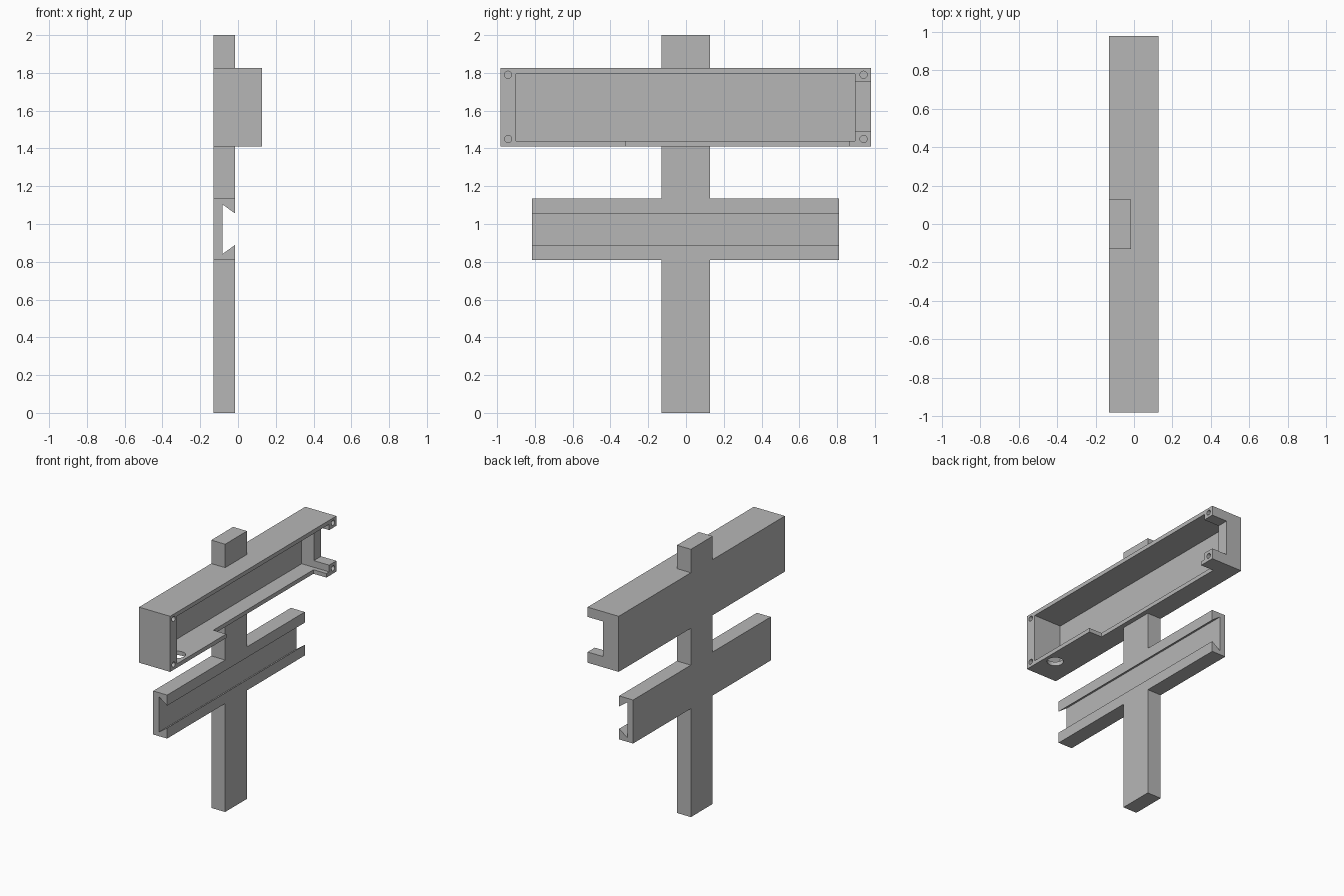
import bpy
import bmesh
from mathutils import Matrix, Vector

cube = bpy.data.objects.get("Cube")
if cube:
    bpy.data.objects.remove(cube, do_unlink=True)

grey = bpy.data.materials.new("plain_grey")
grey.use_nodes = True
colour = (0.47, 0.47, 0.47, 1)
grey.diffuse_color = colour
grey.node_tree.nodes["Principled BSDF"].inputs["Base Color"].default_value = colour


def finish(name, bm):
    bmesh.ops.recalc_face_normals(bm, faces=bm.faces)
    mesh = bpy.data.meshes.new(name)
    bm.to_mesh(mesh)
    bm.free()
    mesh.materials.append(grey)
    obj = bpy.data.objects.new(name, mesh)
    bpy.context.collection.objects.link(obj)
    return obj


def block(name, x, y, z):
    """Box between the given (low, high) limits."""
    low, high = Vector((x[0], y[0], z[0])), Vector((x[1], y[1], z[1]))
    bm = bmesh.new()
    bmesh.ops.create_cube(bm, size=1)
    bmesh.ops.scale(bm, vec=high - low, verts=bm.verts)
    bmesh.ops.translate(bm, vec=(low + high) / 2, verts=bm.verts)
    return finish(name, bm)


def rod(name, centre, radius, length, axis):
    bm = bmesh.new()
    bmesh.ops.create_cone(bm, cap_ends=True, segments=32, radius1=radius,
                          radius2=radius, depth=length)
    turn = Vector((0, 0, 1)).rotation_difference(Vector(axis)).to_matrix().to_4x4()
    bmesh.ops.transform(bm, matrix=Matrix.Translation(centre) @ turn, verts=bm.verts)
    return finish(name, bm)


def cut(obj, cutter):
    cutter.hide_render = True
    mod = obj.modifiers.new("cut", 'BOOLEAN')
    mod.operation = 'DIFFERENCE'
    mod.solver = 'EXACT'
    mod.object = cutter
    bpy.context.view_layer.objects.active = obj
    bpy.ops.object.modifier_apply(modifier=mod.name)
    bpy.data.objects.remove(cutter, do_unlink=True)


BACK, FRONT, OPEN = -0.13, -0.015, 0.127
rail_low, rail_high = 0.81, 1.135
box_low, box_high = 1.41, 1.825

# Upright post, in the lengths between rail and case
for name, z in (("lower_post", (0, rail_low)),
                ("middle_post", (rail_high, box_low)),
                ("upper_post", (box_high, 2))):
    block(name, (BACK, FRONT), (-0.13, 0.128), z)

# Cross rail with a dovetail channel along its length
mid = (rail_low + rail_high) / 2
half = [(BACK, 0.1625), (FRONT, 0.1625), (FRONT, 0.083), (-0.083, 0.132)]
profile = [(x, mid + h) for x, h in half] + [(x, mid - h) for x, h in reversed(half)]
bm = bmesh.new()
face = bm.faces.new([bm.verts.new((x, -0.815, z)) for x, z in profile])
side = bmesh.ops.extrude_face_region(bm, geom=[face])
bmesh.ops.translate(bm, vec=(0, 1.625, 0),
                    verts=[v for v in side["geom"] if isinstance(v, bmesh.types.BMVert)])
finish("dovetail_rail", bm)

# Hollow case, open on one side
case = block("case", (BACK, OPEN), (-0.982, 0.98), (box_low, box_high))
cut(case, block("cavity", (-0.10, 0.3), (-0.90, 0.895), (1.44, 1.795)))
# Cable opening in the end wall and long notch in the floor
cut(case, block("end_opening", (0.0, 0.3), (0.85, 1.1), (1.49, 1.752)))
cut(case, block("floor_notch", (0.02, 0.3), (-0.32, 0.862), (1.3, 1.46)))
# Round hole in the floor
cut(case, rod("floor_hole", (0.045, -0.78, 1.42), 0.056, 0.1, (0, 0, 1)))
# Screw holes in the corners
for y in (-0.942, 0.94):
    for z in (1.45, 1.79):
        cut(case, rod("screw_hole", (OPEN, y, z), 0.019, 0.2, (1, 0, 0)))

bpy.ops.object.select_all(action='DESELECT')
case.select_set(True)
bpy.context.view_layer.objects.active = case
bpy.ops.object.shade_smooth_by_angle(angle=0.5)
